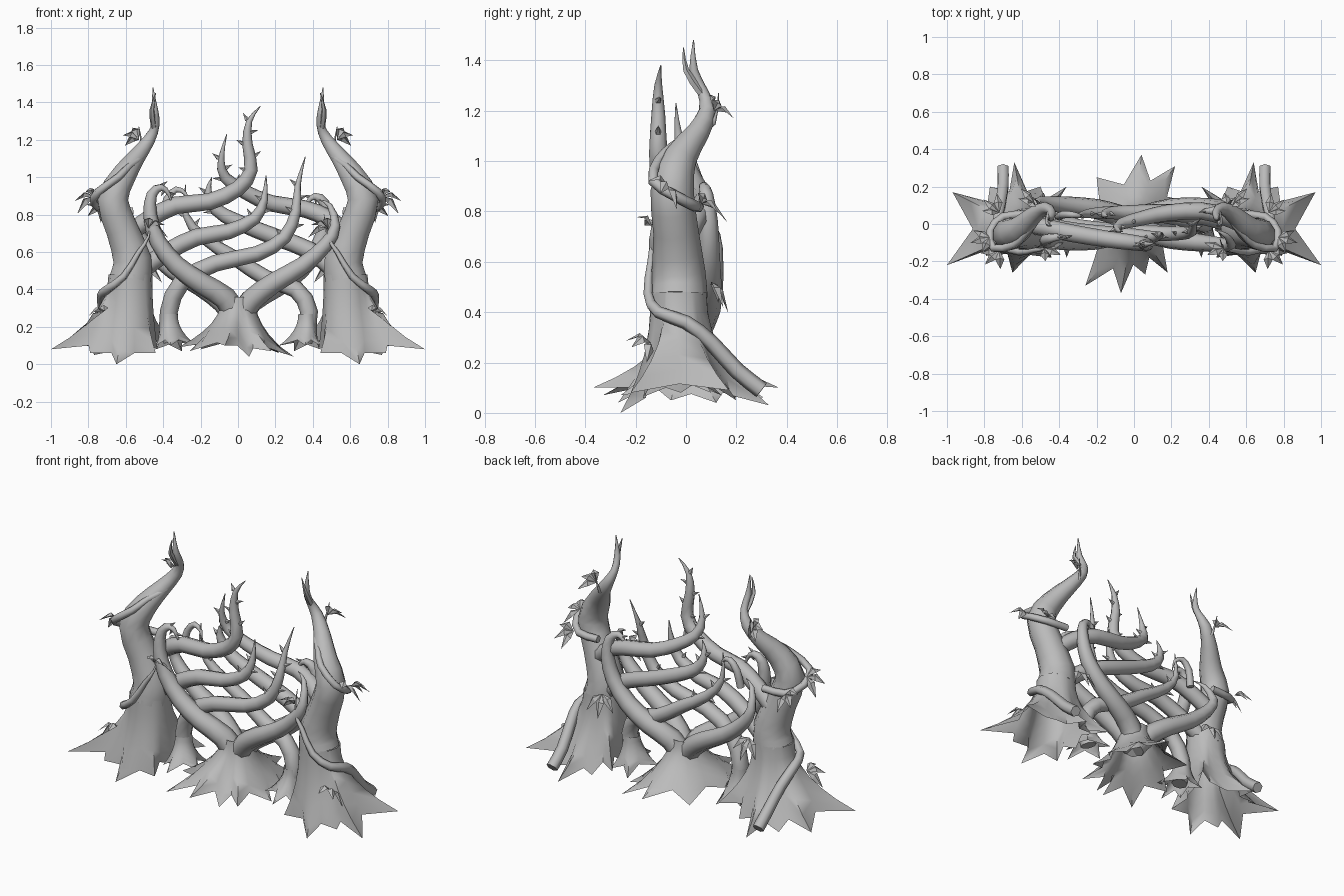
import bpy, bmesh, math
from mathutils import Vector, Matrix

cube = bpy.data.objects.get("Cube")
if cube:
    bpy.data.objects.remove(cube)

bark = bpy.data.materials.new("grey_bark")
bark.use_nodes = True
GREY = (0.5, 0.5, 0.5, 1)
bark.diffuse_color = GREY
bark.node_tree.nodes["Principled BSDF"].inputs["Base Color"].default_value = GREY


def finish(name, bm, angle=62):
    bmesh.ops.recalc_face_normals(bm, faces=bm.faces)
    mesh = bpy.data.meshes.new(name)
    bm.to_mesh(mesh)
    bm.free()
    mesh.materials.append(bark)
    obj = bpy.data.objects.new(name, mesh)
    bpy.context.collection.objects.link(obj)
    bpy.ops.object.select_all(action="DESELECT")
    bpy.context.view_layer.objects.active = obj
    obj.select_set(True)
    bpy.ops.object.shade_smooth_by_angle(angle=math.radians(angle))


def smooth_path(points, steps):
    """Catmull-Rom resampling; works on position plus radius."""
    pts = [Vector(p) for p in points]
    pts = [pts[0] * 2 - pts[1]] + pts + [pts[-1] * 2 - pts[-2]]
    out = []
    for a, b, c, d in zip(pts, pts[1:], pts[2:], pts[3:]):
        for i in range(steps):
            t = i / steps
            out.append(b + (c - a) * t / 2 + (a * 2 - b * 5 + c * 4 - d) * t * t / 2
                       + (b * 3 - a - c * 3 + d) * t ** 3 / 2)
    return out + [pts[-2]]


def tube(name, path, sides=8):
    """Skin a path of (x, y, z, radius) points."""
    bm = bmesh.new()
    rings = []
    side = Vector((0, 1, 0))
    for i, p in enumerate(path):
        ahead = path[min(i + 1, len(path) - 1)] - path[max(i - 1, 0)]
        tangent = ahead.to_3d().normalized()
        side = (side - tangent * side.dot(tangent)).normalized()
        up = tangent.cross(side)
        ring = []
        for k in range(sides):
            a = math.tau * k / sides
            offset = side * math.cos(a) + up * math.sin(a)
            ring.append(bm.verts.new(p.to_3d() + offset * max(p.w, 0.002)))
        rings.append(ring)
    for low, high in zip(rings, rings[1:]):
        for k in range(sides):
            j = (k + 1) % sides
            bm.faces.new((low[k], low[j], high[j], high[k]))
    bm.faces.new(rings[0])
    bm.faces.new(rings[-1])
    finish(name, bm)


def branch(name, points, radius, taper=3, steps=2, sides=8):
    """Tube that thins to a point; returns its path."""
    path = smooth_path([(*p, 0) for p in points], steps)
    for i, p in enumerate(path):
        p.w = radius * (1 - (i / (len(path) - 1)) ** taper)
    tube(name, path, sides)
    return path


def thorns(name, path, start, size):
    """Small spikes alternating on both sides of a branch."""
    bm = bmesh.new()
    first = int(len(path) * start)
    for i in range(first, len(path) - 2):
        here, along = path[i].to_3d(), (path[i + 1] - path[i]).to_3d().normalized()
        out = along.cross(Vector((0, 1, 0))).normalized() * (-1) ** i
        aim = (out + along * 0.5 + Vector((0, 0.3 * math.sin(i * 2), 0))).normalized()
        spin = aim.to_track_quat("Z", "Y").to_matrix().to_4x4()
        middle = here + out * path[i].w * 0.8 + aim * size / 2
        bmesh.ops.create_cone(bm, cap_ends=True, segments=5, radius1=size * 0.3, radius2=0,
                              depth=size, matrix=Matrix.Translation(middle) @ spin)
    finish(name, bm, 30)


def flare(name, centre, rx, ry, tips, pinch=0.7, rows=6):
    """Open skirt of pointed roots spreading from a round collar."""
    centre = Vector(centre)
    tips = sorted((Vector(t) for t in tips),
                  key=lambda t: math.atan2(t.y - centre.y, t.x - centre.x))
    rim = []
    for a, b in zip(tips, tips[1:] + tips[:1]):
        rim += [(a, 1), ((a + b) / 2 + Vector((0, 0, 0.03)), pinch)]
    bm = bmesh.new()
    rings = []
    for row in range(rows + 1):
        t = row / rows
        ring = []
        for p, pull in rim:
            a = math.atan2((p.y - centre.y) / ry, (p.x - centre.x) / rx)
            collar = centre + Vector((rx * math.cos(a), ry * math.sin(a), 0))
            point = collar.lerp(p, t ** 2.1)
            point.xy = centre.xy + (point.xy - centre.xy) * (1 - (1 - pull) * t ** 3)
            point.z = centre.z + (p.z - centre.z) * t ** 0.95
            ring.append(bm.verts.new(point))
        rings.append(ring)
    for low, high in zip(rings, rings[1:]):
        for k in range(len(rim)):
            j = (k + 1) % len(rim)
            bm.faces.new((low[k], low[j], high[j], high[k]))
    finish(name, bm)


def sprig(name, base, out, size=0.11):
    """Three creased, drooping leaves fanned around a direction."""
    bm = bmesh.new()
    base, out = Vector(base), Vector(out).normalized()
    for turn in (-0.9, 0, 0.9):
        aim = Matrix.Rotation(turn, 3, Vector((0, 0.7, 0.7))) @ out
        wide = aim.cross(Vector((0, 0.6, 0.8))).normalized() * size * 0.22
        rise = wide.cross(aim).normalized() * size * 0.15
        middle = base + aim * size * 0.5
        drop = Vector((0, 0, -size * 0.35))
        root, ridge, tip, left, right = (bm.verts.new(v) for v in (
            base, middle + rise, base + aim * size + drop, middle + wide, middle - wide))
        for face in ((root, left, ridge), (root, ridge, right),
                     (ridge, left, tip), (ridge, tip, right)):
            bm.faces.new(face)
    finish(name, bm, 20)


def flip(points, s):
    return [(p[0] * s, *p[1:]) for p in points]


# Twin trunks with flared roots, climbing vines and leaves, mirrored in x
trunk = [(.575, -.03, .46, .116), (.565, -.03, .56, .107), (.62, -.04, .72, .09),
         (.67, -.055, .88, .086), (.61, -.025, 1.01, .068), (.54, .045, 1.11, .048),
         (.475, .085, 1.2, .034), (.44, .065, 1.28, .021), (.445, .03, 1.36, .018),
         (.455, .03, 1.48, 0)]
trunk_roots = [(1, -.22, .08), (.97, .17, .09), (.77, .2, .05), (.64, .33, .03),
               (.5, .2, .06), (.36, .2, .12), (.43, -.02, .08), (.44, -.18, .06),
               (.65, -.26, 0), (.79, -.17, .06)]
low_vine = [(.7, .3, .09), (.7, .2, .17), (.715, .1, .28), (.73, 0, .36), (.7, -.11, .4),
            (.61, -.15, .47), (.53, -.14, .6), (.48, -.13, .68), (.46, -.08, .8)]
high_vine = [(.56, .05, .82), (.7, .04, .82), (.77, -.04, .86), (.75, -.13, .92),
             (.64, -.11, 1), (.58, -.05, 1.06), (.51, .03, 1.11), (.51, .11, 1.15),
             (.53, .13, 1.27)]
for label, s in (("left", 1), ("right", -1)):
    tube(label + "_trunk", smooth_path(flip(trunk, s), 2), 10)
    flare(label + "_trunk_roots", (.575 * s, -.03, .48), .117, .112, flip(trunk_roots, s))
    branch(label + "_low_vine", flip(low_vine, s), .034, 1.8, sides=6)
    branch(label + "_high_vine", flip(high_vine, s), .022, 4, sides=6)
    branch(label + "_top_twig", flip([(.45, .06, 1.27), (.46, .0, 1.36), (.44, -.01, 1.45)], s),
           .017, 2, sides=5)
    sprigs = [(.72, -.14, .28), (.77, -.07, .9), (.53, .11, 1.2), (.48, -.13, .73),
              (.5, .1, .52), (.72, .06, .83)]
    aims = [(.4, -.4, .1), (1, -.3, .1), (.7, .2, .5), (-.5, -.2, .3), (-.1, .4, -.5), (.6, .5, 0)]
    for i, (base, aim) in enumerate(zip(flip(sprigs, s), flip(aims, s))):
        sprig(f"{label}_leaves_{i}", base, aim)

# Central stump, forking into limbs on both faces
stump_roots = [(.04, .37, .1), (.22, .31, .06), (.3, .12, .04), (.27, -.06, .05), (.18, -.26, .07),
               (.06, -.27, .04), (-.07, -.37, .1), (-.26, -.33, .07), (-.32, -.08, .09),
               (-.2, .25, .08)]
flare("stump_roots", (0, 0, .36), .09, .085, stump_roots, .68)
curled_limb = [(0, -.01, .24), (-.07, -.045, .355), (-.2, -.08, .435), (-.33, -.09, .53),
               (-.43, -.09, .66), (-.47, -.09, .8), (-.46, -.08, .91), (-.41, -.07, .945),
               (-.37, -.07, .91), (-.35, -.06, .84)]
hooked_limb = [(0, -.01, .24), (.08, -.045, .35), (.2, -.08, .44), (.35, -.1, .53),
               (.47, -.11, .64), (.52, -.11, .74), (.49, -.06, .85), (.43, -.03, .88)]
for label, s, lift in (("front", 1, 1), ("back", -1, .95)):
    curled, hooked = [[(x * s, y * s, z * lift) for x, y, z in limb]
                      for limb in (curled_limb, hooked_limb)]
    path = branch(label + "_curled_limb", curled, .066, 1.4)
    thorns(label + "_curled_limb_thorns", path, .75, .035)
    branch(label + "_hooked_limb", hooked, .062, 1.7)
branch("curled_tendril", [(-.4, .04, .78), (-.38, .05, .88), (-.33, .05, .935),
                          (-.28, .04, .91), (-.27, .03, .85)], .022, 2)

# Woven branches: three from each side, curling up into thorny tips
weave = {
    "upper_right": [(-.58, 0, .7), (-.47, -.02, .78), (-.33, -.05, .85), (-.15, -.08, .87),
                    (0, -.1, .94), (.07, -.11, 1.04), (.05, -.11, 1.18), (.06, -.11, 1.3),
                    (.12, -.1, 1.38)],
    "middle_right": [(-.52, 0, .5), (-.38, -.03, .6), (-.22, -.05, .68), (-.05, -.06, .71),
                     (.09, -.07, .78), (.14, -.06, .88), (.15, -.05, 1.01)],
    "lower_right": [(-.35, 0, .12), (-.37, 0, .28), (-.3, -.02, .44), (-.12, -.04, .54),
                    (.1, -.05, .59), (.25, -.05, .68), (.31, -.04, .82), (.32, 0, .96),
                    (.36, .03, 1.11)],
    "upper_left": [(.58, 0, .7), (.48, .04, .78), (.36, .07, .83), (.18, .06, .86),
                   (.04, .03, .92), (-.07, 0, 1), (-.09, -.03, 1.1), (-.06, -.04, 1.23)],
    "middle_left": [(.52, 0, .5), (.38, .04, .61), (.2, .06, .68), (0, .06, .76),
                    (-.12, .06, .83), (-.16, .05, .92), (-.14, .04, 1)],
    "lower_left": [(.35, 0, .12), (.38, 0, .28), (.31, .02, .4), (.15, .05, .46),
                   (-.02, .06, .57), (-.19, .06, .68), (-.28, .05, .8), (-.28, .04, .96)]}
for label, points in weave.items():
    path = branch(label + "_branch", points, .048)
    thorns(label + "_thorns", path, .62, .045)

# Feet under the lowest woven branches
foot = [(.22, -.05, .1), (.36, -.18, .1), (.44, -.1, .1), (.44, .1, .08), (.3, .14, .07)]
for label, s in (("left", 1), ("right", -1)):
    flare(label + "_arch_foot", (.37 * s, 0, .27), .05, .05, flip(foot, s), .65)
